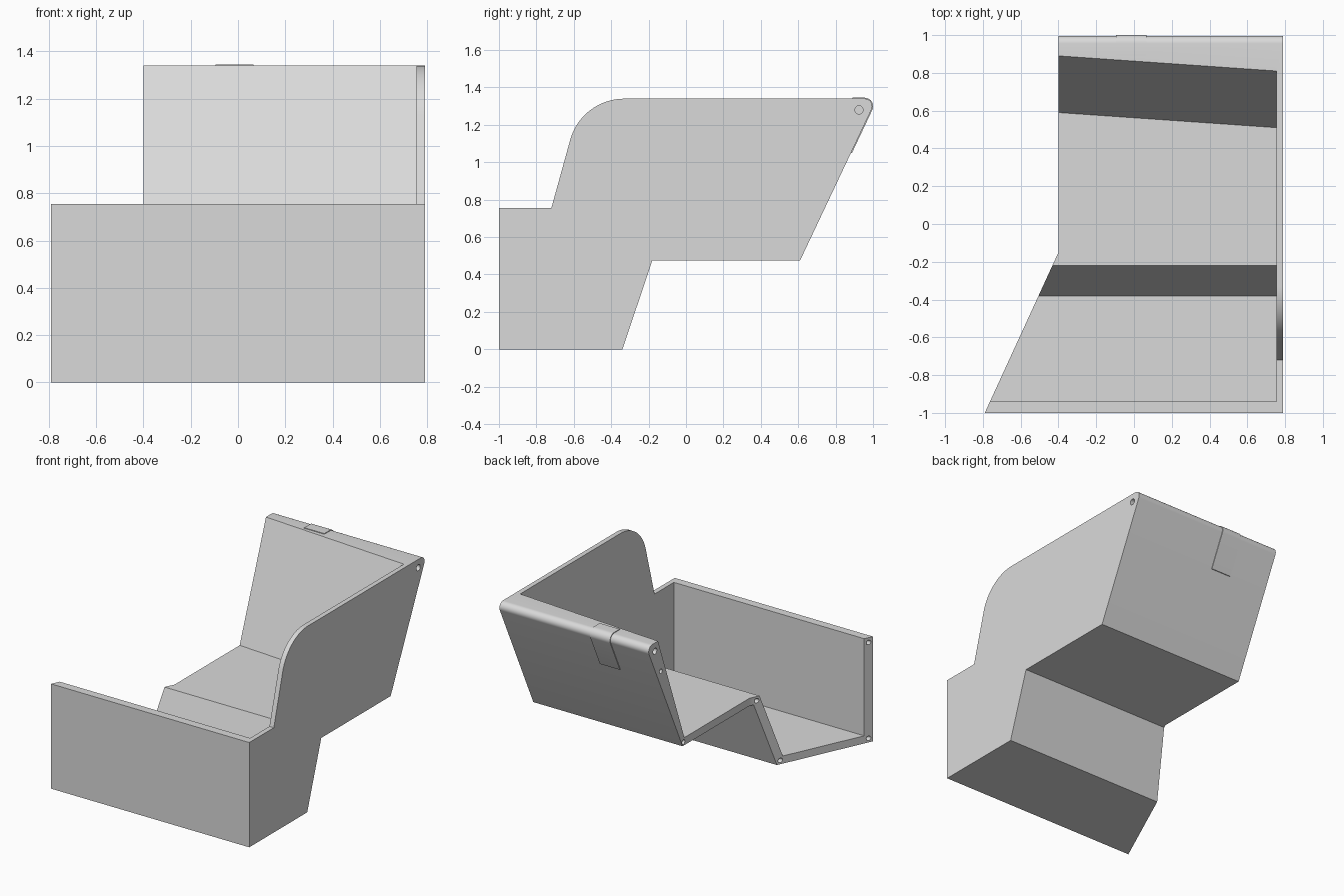
import bpy, bmesh, math
from mathutils import Matrix, Vector

cube = bpy.data.objects.get("Cube")
if cube:
    bpy.data.objects.remove(cube, do_unlink=True)

grey = bpy.data.materials.new("light grey plastic")
grey.use_nodes = True
grey.diffuse_color = (0.7, 0.7, 0.7, 1)
grey.node_tree.nodes["Principled BSDF"].inputs["Base Color"].default_value = (0.7, 0.7, 0.7, 1)

LEFT, OPEN, WALL = 0.79, -0.4, 0.755
TOP, RIM, STEP, FLOOR = 1.34, 0.755, 0.475, 0.055


def finish(name, bm):
    bmesh.ops.recalc_face_normals(bm, faces=bm.faces[:])
    mesh = bpy.data.meshes.new(name)
    bm.to_mesh(mesh)
    bm.free()
    mesh.materials.append(grey)
    obj = bpy.data.objects.new(name, mesh)
    bpy.context.collection.objects.link(obj)
    return obj


def prism(name, outline, start, end):
    """Extrude a closed outline between two mapping functions."""
    bm = bmesh.new()
    a = [bm.verts.new(start(*p)) for p in outline]
    b = [bm.verts.new(end(*p)) for p in outline]
    bm.faces.new(a)
    bm.faces.new(b[::-1])
    for i in range(len(a)):
        j = (i + 1) % len(a)
        bm.faces.new((a[j], a[i], b[i], b[j]))
    return finish(name, bm)


def at_x(x):
    return lambda y, z: (x, y, z)


def arc(cy, cz, r, a0, a1, n):
    angles = [math.radians(a0 + (a1 - a0) * i / n) for i in range(n + 1)]
    return [(cy + r * math.cos(a), cz + r * math.sin(a)) for a in angles]


def select_only(obj):
    bpy.ops.object.select_all(action='DESELECT')
    obj.select_set(True)
    bpy.context.view_layer.objects.active = obj


def cut(obj, cutter):
    cutter.hide_render = True
    mod = obj.modifiers.new("cut", 'BOOLEAN')
    mod.operation, mod.solver, mod.object = 'DIFFERENCE', 'EXACT', cutter
    select_only(obj)
    bpy.ops.object.modifier_apply(modifier=mod.name)
    bpy.data.objects.remove(cutter, do_unlink=True)


# Rounded lip where the sloping back meets the top
slope = Vector((0.39, 0.825)).normalized()
tilt = -math.degrees(math.atan2(slope.x, slope.y))
lip_r = 0.04
lip_y, lip_z = 0.956, TOP - lip_r

# Solid stepped body, seen from the side
profile = [(-1, 0), (-0.34, 0), (-0.18, STEP), (0.61, STEP)]
profile += arc(lip_y, lip_z, lip_r, tilt, 90, 10)
profile += arc(-0.33, 1.04, 0.3, 90, 163.5, 20)
profile += [(-0.72, RIM), (-1, RIM)]
body = prism("stepped_tray", profile, at_x(-LEFT), at_x(LEFT))

# Hollow interior; its back face is skewed across the width
skew = (0.51 - 0.59) / (WALL - OPEN)


def cavity_at(x):
    def place(y, z):
        return (x, y + (skew * (x - OPEN) if y > 0.3 else 0), z)
    return place


inner_floor = STEP + FLOOR
cavity = [(-0.94, FLOOR), (-0.38, FLOOR), (-0.22, inner_floor),
          (0.59, inner_floor), (0.89, TOP), (0.927, 1.44), (-0.94, 1.44)]
cut(body, prism("cavity_cutter", cavity, cavity_at(-1), cavity_at(WALL)))

# Trim the open end to its slanted plan
run = 0.39 / 0.85
trim = [(-0.79 - 0.1 * run, -1.1), (OPEN, -0.15), (OPEN, 1.2), (-1.2, 1.2), (-1.2, -1.1)]
cut(body, prism("trim_cutter", trim, lambda x, y: (x, y, -0.2), lambda x, y: (x, y, 1.6)))

# Peg holes in the open end, and a pivot hole in the closed end
holes = [(0.925, 1.28, 0.022), (0.857, 1.11, 0.016), (0.6, 0.502, 0.016),
         (-0.2, 0.5, 0.016), (-0.363, 0.028, 0.016), (-0.97, 0.03, 0.016), (-0.97, 0.72, 0.016)]
places = [(min(OPEN, OPEN + (y + 0.15) * run), y, z, r) for y, z, r in holes]
places.append((LEFT, *holes[0]))
bm = bmesh.new()
for x, y, z, r in places:
    bmesh.ops.create_cone(bm, cap_ends=True, segments=24, radius1=r, radius2=r, depth=0.12,
                          matrix=Matrix.Translation((x, y, z)) @ Matrix.Rotation(math.pi / 2, 4, 'Y'))
cut(body, finish("hole_cutter", bm))

# Thin latch tab wrapped over the lip


def wrap(r):
    turn = arc(lip_y, lip_z, r, 90, tilt, 10)
    y, z = turn[-1]
    down = (z - 1.05) / slope.y
    return [(0.89, lip_z + r)] + turn + [(y - slope.x * down, 1.05)]


tab = prism("latch_tab", wrap(lip_r + 0.005) + wrap(lip_r - 0.006)[::-1], at_x(-0.095), at_x(0.065))

for obj in (body, tab):
    select_only(obj)
    bpy.ops.object.shade_smooth_by_angle(angle=math.radians(25))
